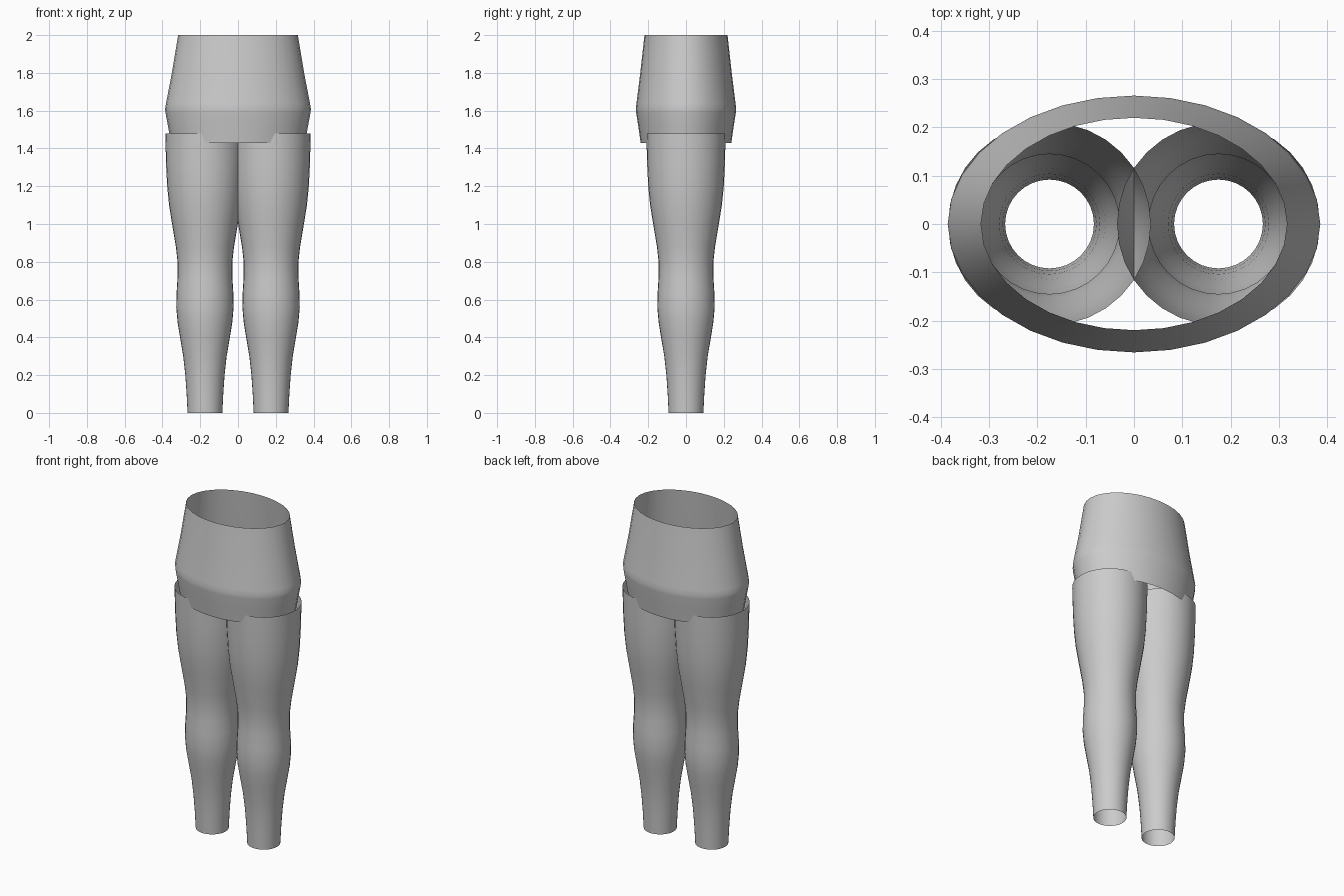
import bpy
from math import cos, sin, tau

cube = bpy.data.objects.get("Cube")
if cube:
    bpy.data.objects.remove(cube, do_unlink=True)

SIDES = 32

grey = bpy.data.materials.new("plain_grey")
grey.use_nodes = True
grey.diffuse_color = (0.6, 0.6, 0.6, 1)
grey.node_tree.nodes["Principled BSDF"].inputs["Base Color"].default_value = (0.6, 0.6, 0.6, 1)


def open_tube(name, rings, centre_x=0):
    """Open-ended tube through elliptical rings of (z, x radius, y radius)."""
    verts = [(centre_x + rx * cos(tau * i / SIDES), ry * sin(tau * i / SIDES), z)
             for z, rx, ry in rings for i in range(SIDES)]
    faces = []
    for r in range(len(rings) - 1):
        low, high = r * SIDES, (r + 1) * SIDES
        for i in range(SIDES):
            j = (i + 1) % SIDES
            faces.append((low + i, low + j, high + j, high + i))
    mesh = bpy.data.meshes.new(name)
    mesh.from_pydata(verts, [], faces)
    mesh.materials.append(grey)
    mesh.shade_smooth()
    obj = bpy.data.objects.new(name, mesh)
    bpy.context.collection.objects.link(obj)
    return obj


# Hips: flared shell, open at waist and hem
open_tube("hips", [
    (1.43, 0.355, 0.24), (1.52, 0.371, 0.253), (1.59, 0.384, 0.264),
    (1.61, 0.386, 0.266), (1.64, 0.381, 0.262), (1.8, 0.35, 0.242),
    (2.0, 0.317, 0.22)])

# Legs: ankle, calf, knee and thigh
leg_profile = [
    (0, 0.092), (0.1, 0.097), (0.2, 0.104), (0.3, 0.115), (0.4, 0.132),
    (0.48, 0.145), (0.56, 0.152), (0.64, 0.15), (0.72, 0.145), (0.8, 0.145),
    (0.88, 0.154), (1.0, 0.174), (1.1, 0.19), (1.2, 0.2), (1.32, 0.206),
    (1.48, 0.21)]
for side, x in (("left", 0.175), ("right", -0.175)):
    open_tube(side + "_leg", [(z, r, r) for z, r in leg_profile], x)
